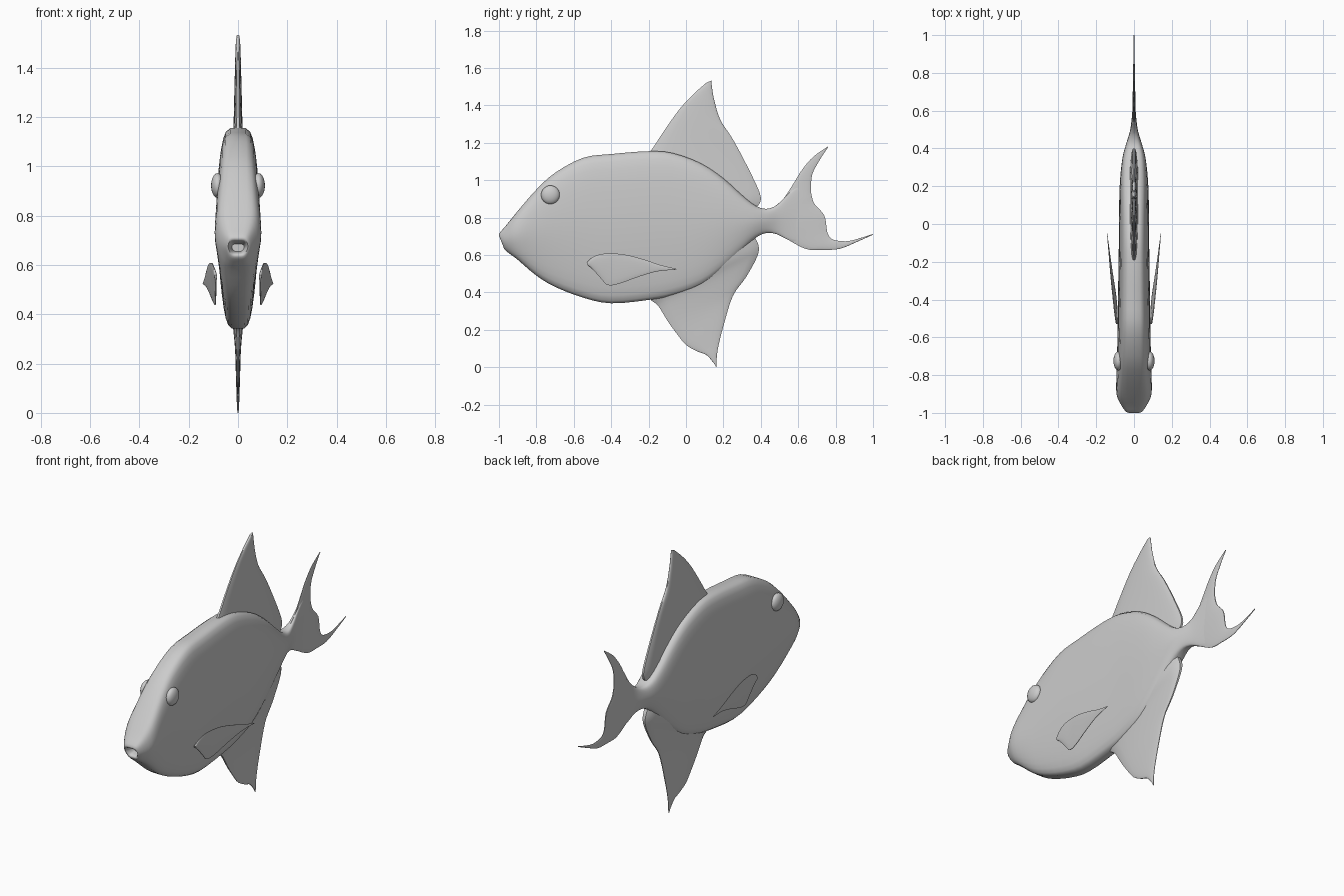
import bpy, bmesh, math

def smooth_path(rows, steps):
    """Catmull-Rom interpolation through station tuples."""
    out = []
    for i in range(len(rows) - 1):
        a, b, c, d = (rows[max(0, min(len(rows) - 1, i + k))] for k in (-1, 0, 1, 2))
        for s in range(steps):
            t = s / steps
            out.append([0.5 * (2*q + (r - p)*t + (2*p - 5*q + 4*r - v)*t*t + (3*q - p - 3*r + v)*t**3)
                        for p, q, r, v in zip(a, b, c, d)])
    out.append(list(rows[-1]))
    return out

def spow(v, p):
    return math.copysign(abs(v) ** p, v)

def finish(obj, angle):
    bpy.ops.object.select_all(action='DESELECT')
    obj.select_set(True)
    bpy.context.view_layer.objects.active = obj
    bpy.ops.object.shade_smooth_by_angle(angle=math.radians(angle))

def loft(name, rows, px, pz, n=24, steps=4, taper=0.0, shear=None, angle=50):
    """Skin rounded sections; each row is edge A (y, z), edge B (y, z), half width."""
    bm = bmesh.new()
    rings = []
    for ay, az, by, bz, w in smooth_path(rows, steps):
        ring = []
        for k in range(n):
            a = 2 * math.pi * (k + 0.5) / n
            u = spow(math.sin(a), pz) / spow(math.sin(math.pi / 2 - (math.pi / n if n % 4 == 0 else 0)), pz)
            x = max(w, 0.001) * spow(math.cos(a), px) * (1 - taper * max(0, -u))
            y = (ay + by) / 2 + (ay - by) / 2 * u
            z = (az + bz) / 2 + (az - bz) / 2 * u
            ring.append(bm.verts.new((x + (shear(y, z) if shear else 0), y, z)))
        rings.append(ring)
    for r, s in zip(rings, rings[1:]):
        for k in range(n):
            bm.faces.new((r[k], r[(k+1) % n], s[(k+1) % n], s[k]))
    bm.faces.new(rings[0])
    bm.faces.new(rings[-1])
    bmesh.ops.recalc_face_normals(bm, faces=bm.faces[:])
    me = bpy.data.meshes.new(name)
    bm.to_mesh(me)
    bm.free()
    obj = bpy.data.objects.new(name, me)
    bpy.context.collection.objects.link(obj)
    finish(obj, angle)
    return obj

def mirror(obj):
    m = obj.modifiers.new("Mirror", 'MIRROR')
    m.use_bisect_axis[0] = False
    m.use_mirror_merge = False

# Body: starts inside the open mouth, runs back into the tail stalk
loft("body", [
    (-.93, .685, -.93, .655, .025), (-.985, .695, -.965, .648, .034), (-1.0, .712, -.972, .632, .045),
    (-.965, .755, -.94, .605, .07), (-.9, .835, -.9, .575, .093), (-.8, .95, -.8, .49, .093),
    (-.7, 1.04, -.7, .43, .09), (-.55, 1.12, -.55, .372, .087), (-.4, 1.14, -.4, .342, .085),
    (-.2, 1.155, -.2, .36, .082), (-.07, 1.145, -.07, .385, .08), (.08, 1.09, .08, .44, .079),
    (.2, 1.01, .2, .53, .076), (.3, .92, .3, .625, .068), (.37, .865, .37, .69, .057),
    (.43, .847, .43, .718, .04), (.49, .87, .49, .71, .022), (.55, .93, .55, .68, .013),
    (.61, .97, .61, .67, .008), (.66, .92, .66, .72, .004)],
    px=.42, pz=.92, n=32, steps=3, taper=.22)

# Dorsal fin
loft("dorsal_fin", [
    (-.19, 1.13, .36, .85, .027), (-.19, 1.155, .393, .875, .025), (-.172, 1.18, .395, .93, .022),
    (-.12, 1.26, .33, 1.07, .018), (-.05, 1.36, .25, 1.22, .015), (0, 1.42, .185, 1.32, .013),
    (.05, 1.47, .153, 1.42, .011), (.09, 1.505, .14, 1.49, .009), (.11, 1.522, .135, 1.532, .006)],
    px=.7, pz=1)

# Anal fin, thick where it flows out of the belly
loft("anal_fin", [
    (-.17, .42, .36, .71, .055), (-.19, .365, .388, .65, .045), (-.15, .33, .38, .59, .03),
    (-.1, .25, .32, .48, .018), (-.05, .18, .25, .38, .012), (0, .12, .2, .22, .009),
    (.06, .085, .175, .12, .007), (.11, .065, .165, .06, .006), (.15, .02, .162, .0, .003)],
    px=.8, pz=1)

# Forked tail fin, swept from upper tip to lower tip
loft("tail_fin", [
    (.757, 1.18, .76, 1.178, .002), (.68, 1.125, .71, 1.10, .003), (.62, 1.055, .675, 1.03, .005),
    (.57, .975, .668, .95, .006), (.52, .90, .675, .905, .008), (.45, .83, .69, .87, .009),
    (.45, .74, .74, .81, .009), (.54, .685, .755, .725, .007), (.64, .633, .775, .69, .006),
    (.72, .628, .81, .677, .005), (.82, .633, .87, .675, .004), (.92, .673, .945, .695, .003),
    (.998, .708, 1.0, .713, .002)],
    px=.8, pz=1, n=16)

# Pectoral fins, flaring outward toward the rear
mirror(loft("pectoral_fins", [
    (-.53, .56, -.525, .545, .006), (-.5, .588, -.5, .525, .006), (-.45, .606, -.455, .475, .006),
    (-.38, .608, -.42, .44, .005), (-.31, .599, -.36, .446, .005), (-.22, .575, -.25, .485, .004),
    (-.14, .548, -.15, .513, .003), (-.05, .526, -.05, .522, .001)],
    px=.8, pz=1, n=16, shear=lambda y, z: .088 + .115 * (y + .5) + .1 * (z - .5)))

# Eyes
bpy.ops.mesh.primitive_uv_sphere_add(segments=24, ring_count=16, radius=1)
eyes = bpy.context.object
eyes.name = "eyes"
for v in eyes.data.vertices:
    v.co = (.083 + v.co.x * .026, -.725 + v.co.y * .05, .922 + v.co.z * .05)
finish(eyes, 60)
mirror(eyes)
